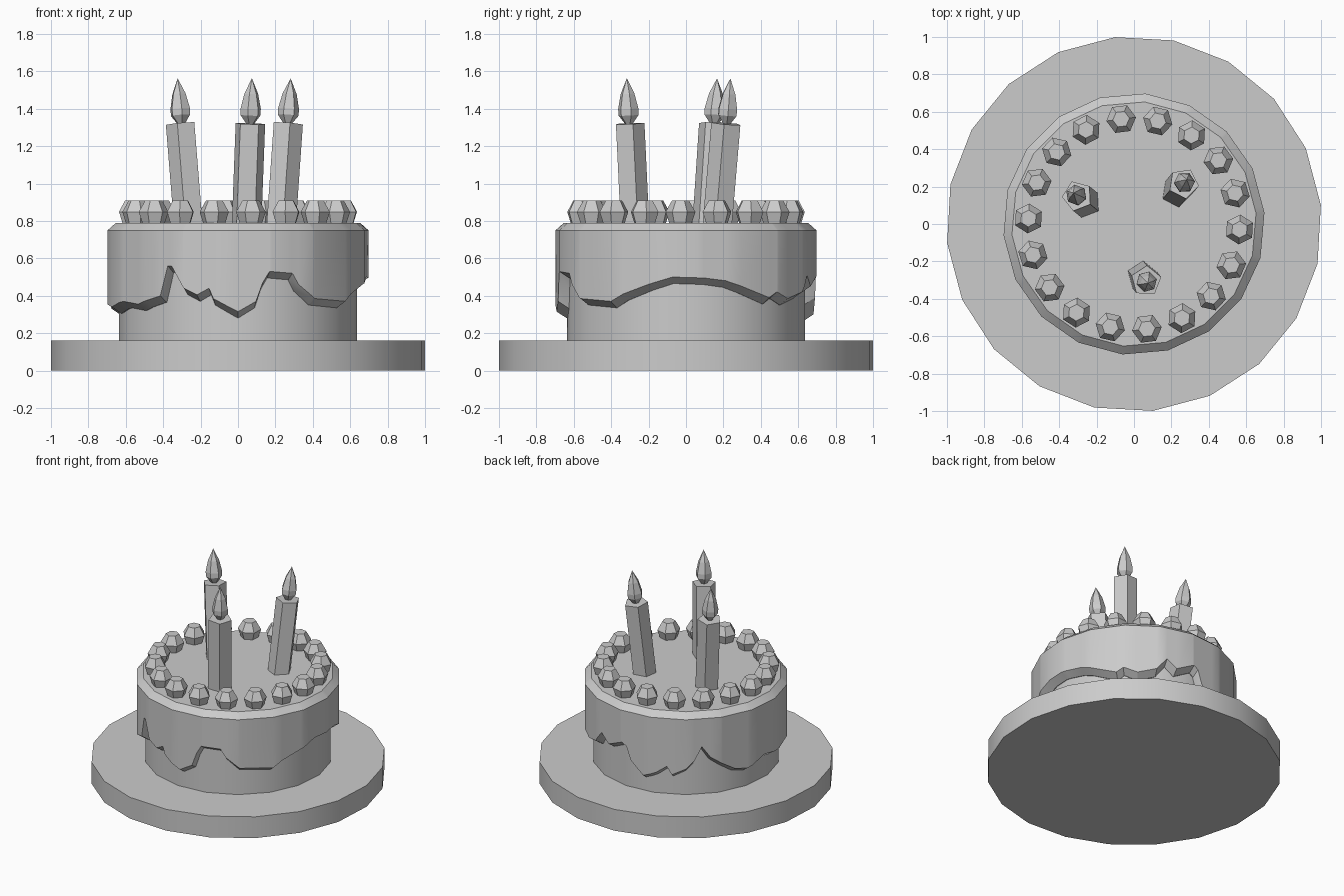
import bpy, bmesh, math
from mathutils import Vector

if "Cube" in bpy.data.objects:
    bpy.data.objects.remove(bpy.data.objects["Cube"])

SIDES, TURN = 18, 5  # cake polygon: number of sides, starting angle


def make_object(name, rings, smooth=False):
    """Skin equal-length point rings from bottom to top and cap both ends."""
    bm = bmesh.new()
    loops = [[bm.verts.new(p) for p in ring] for ring in rings]
    n = len(loops[0])
    for a, b in zip(loops, loops[1:]):
        for i in range(n):
            j = (i + 1) % n
            bm.faces.new((a[i], a[j], b[j], b[i]))
    bm.faces.new(loops[0][::-1])
    bm.faces.new(loops[-1])
    bmesh.ops.remove_doubles(bm, verts=bm.verts, dist=1e-4)
    bmesh.ops.recalc_face_normals(bm, faces=bm.faces)
    mesh = bpy.data.meshes.new(name)
    bm.to_mesh(mesh)
    bm.free()
    ob = bpy.data.objects.new(name, mesh)
    bpy.context.collection.objects.link(ob)
    if smooth:
        bpy.ops.object.select_all(action='DESELECT')
        ob.select_set(True)
        bpy.context.view_layer.objects.active = ob
        bpy.ops.object.shade_smooth_by_angle(angle=math.radians(25))
    return ob


def lathe(name, profile, sides, turn=0, smooth=False):
    angles = [math.radians(turn + 360 * i / sides) for i in range(sides)]
    rings = [[(r * math.cos(a), r * math.sin(a), z) for a in angles] for r, z in profile]
    return make_object(name, rings, smooth)


# Plate and sponge
lathe("plate", [(1.004, 0), (1.004, 0.16)], 20, 5.8, True)
lathe("sponge", [(0.64, 0.15), (0.64, 0.74)], SIDES, TURN, True)

# Icing: drip edge height by angle in degrees
drips = [(8, .495), (18, .48), (40, .39), (44, .42), (52, .385), (63, .42), (69, .51),
         (75, .45), (86, .51), (89, .49), (92, .39), (100, .30), (108, .34), (114, .39),
         (117, .33), (125, .38), (130, .44), (134, .54), (139, .456), (146, .40),
         (154, .34), (162, .32), (176, .37), (192, .34), (208, .37), (219.5, .355),
         (233, .40), (237, .56), (239, .56), (245.5, .44), (251.5, .405), (257, .44),
         (259, .385), (270, .315), (278, .37), (281, .47), (284, .53), (295, .52),
         (298, .46), (306, .385), (325, .37), (331, .41), (343, .46), (354, .50)]


def drip_height(angle):
    pts = [(drips[-1][0] - 360, drips[-1][1])] + drips + [(drips[0][0] + 360, drips[0][1])]
    for (a, za), (b, zb) in zip(pts, pts[1:]):
        if a <= angle <= b:
            return za + (zb - za) * (angle - a) / (b - a)


def on_polygon(angle, radius, z):
    step = 360 / SIDES
    local = math.radians((angle - TURN) % step - step / 2)
    r = radius * math.cos(math.radians(step / 2)) / math.cos(local)
    a = math.radians(angle)
    return (r * math.cos(a), r * math.sin(a), z)


angles = sorted({a for a, _ in drips} | {TURN + 360 / SIDES * i for i in range(SIDES)})
make_object("icing", [
    [on_polygon(a, 0.60, drip_height(a) - 0.03) for a in angles],
    [on_polygon(a, 0.645, drip_height(a) - 0.035) for a in angles],
    [on_polygon(a, 0.70, drip_height(a)) for a in angles],
    [on_polygon(a, 0.70, 0.75) for a in angles],
    [on_polygon(a, 0.655, 0.79) for a in angles]], True)

# Ring of cream dollops
for i in range(18):
    a = math.radians(20 * i - 3)
    ob = lathe("cream_dollop", [(0.06, -0.06), (0.08, 0), (0.045, 0.062)], 6)
    ob.location = (0.565 * math.cos(a), 0.565 * math.sin(a), 0.848)
    ob.rotation_euler.z = a + math.radians(30)

# Three leaning candles with flames: base point, top point, starting angle
for base, top, turn in [((0.045, -0.28), (0.065, -0.305), 15),
                        ((0.228, 0.172), (0.265, 0.217), 63),
                        ((-0.26, 0.115), (-0.303, 0.15), 39)]:
    low, high = Vector((*base, 0.79)), Vector((*top, 1.32))
    tilt = Vector((0, 0, 1)).rotation_difference(high - low)
    length = (high - low).length
    candle = lathe("candle", [(0.083, -0.02), (0.083, length)], 5, turn)
    flame = lathe("flame", [(0.022, 0), (0.055, 0.045), (0.056, 0.08),
                            (0.038, 0.16), (0, 0.243)], 6, turn)
    flame.location, candle.location = high, low
    for ob in (candle, flame):
        ob.rotation_mode = 'QUATERNION'
        ob.rotation_quaternion = tilt
